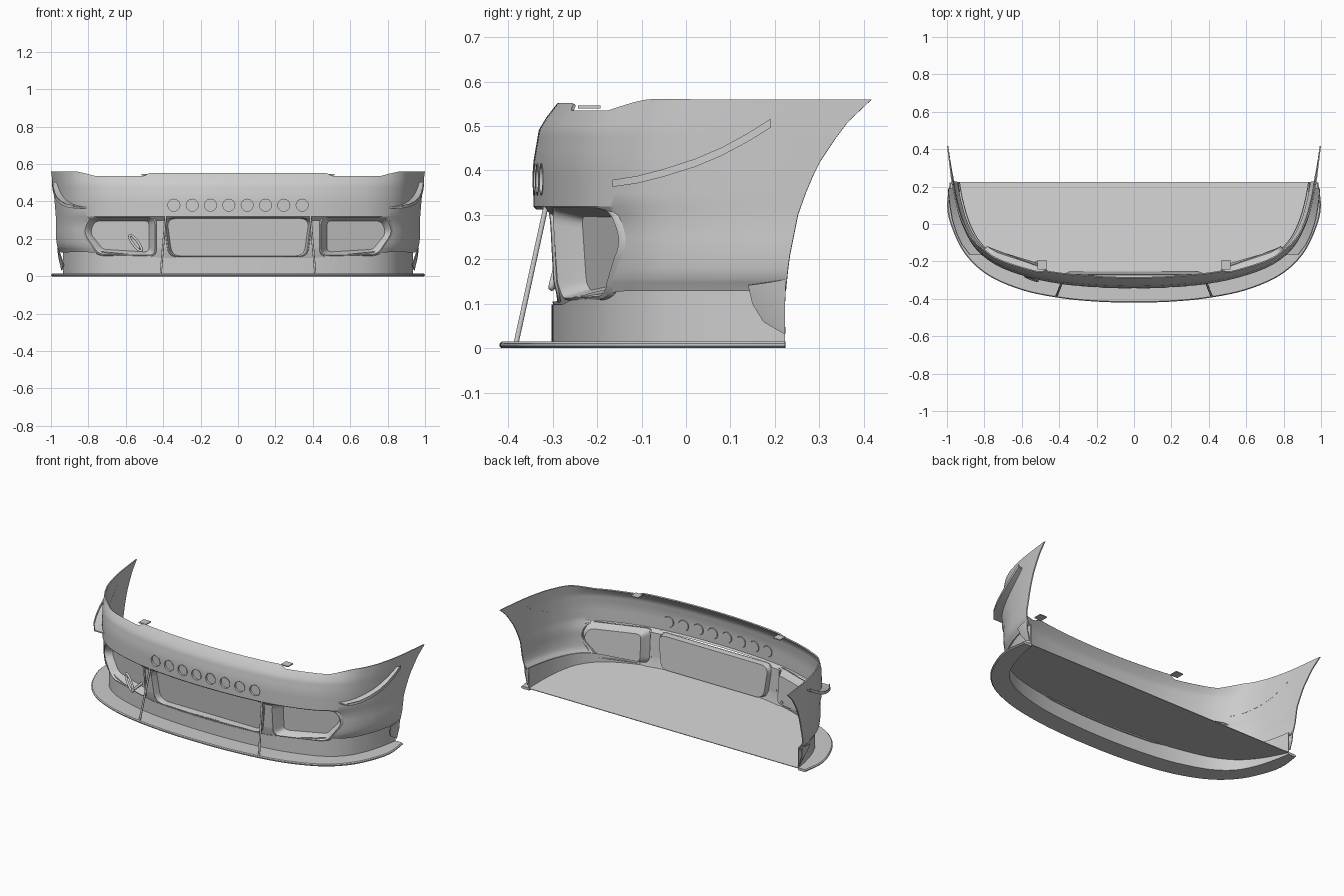
import bpy, bmesh, math
from mathutils import Vector

if "Cube" in bpy.data.objects:
    bpy.data.objects.remove(bpy.data.objects["Cube"])

# ---------- helpers ----------
def make(name, verts, faces, mirror=False, thick=0, angle=35):
    me = bpy.data.meshes.new(name)
    me.from_pydata([tuple(v) for v in verts], [], faces)
    bm = bmesh.new(); bm.from_mesh(me)
    bmesh.ops.recalc_face_normals(bm, faces=bm.faces[:])
    bm.to_mesh(me); bm.free()
    ob = bpy.data.objects.new(name, me)
    bpy.context.collection.objects.link(ob)
    bpy.ops.object.select_all(action='DESELECT')
    bpy.context.view_layer.objects.active = ob
    ob.select_set(True)
    if mirror:
        m = ob.modifiers.new("mirror", 'MIRROR'); m.merge_threshold = 0.0005
    if thick:
        m = ob.modifiers.new("thickness", 'SOLIDIFY'); m.thickness = thick; m.offset = 0
    for m in list(ob.modifiers):
        bpy.ops.object.modifier_apply(modifier=m.name)
    if angle:
        bpy.ops.object.shade_smooth_by_angle(angle=math.radians(angle))
    return ob

def table(t, pts):
    if t <= pts[0][0]: return pts[0][1]
    for (a, va), (b, vb) in zip(pts, pts[1:]):
        if t <= b: return va + (vb - va) * (t - a) / (b - a)
    return pts[-1][1]

def strips(rows, closed=False):
    n = len(rows[0]); f = []
    for r in range(len(rows) - 1):
        for c in range(n if closed else n - 1):
            d = (c + 1) % n
            f.append((r * n + c, r * n + d, (r + 1) * n + d, (r + 1) * n + c))
    return [p for r in rows for p in r], f

def spline(pts, n=14):
    P = [Vector(p) for p in pts]
    P = [Vector((-P[1].x, P[1].y))] + P + [2 * P[-1] - P[-2]]
    out = []
    for i in range(1, len(P) - 2):
        a, b, c, d = P[i - 1:i + 3]
        for k in range(n):
            t = k / n
            out.append(0.5 * (2 * b + (c - a) * t + (2 * a - 5 * b + 4 * c - d) * t * t
                              + (3 * b - a - 3 * c + d) * t ** 3))
    return out + [P[-2]]

def round_poly(corners, r, n=5):
    out = []
    for i, c in enumerate(corners):
        c = Vector(c); a = Vector(corners[i - 1]); b = Vector(corners[(i + 1) % len(corners)])
        p = c + (a - c).normalized() * r; q = c + (b - c).normalized() * r
        for k in range(n + 1):
            t = k / n
            out.append((1 - t) ** 2 * p + 2 * t * (1 - t) * c + t * t * q)
    return out

# ---------- bumper surface: plan curve, inset by height ----------
plan = spline([(0, -.34), (.2, -.334), (.4, -.315), (.55, -.285), (.7, -.235), (.8, -.175), (.87, -.1),
               (.92, 0), (.95, .1), (.97, .2), (.983, .3), (.997, .42), (1.0, .47)])
N = len(plan) - 1
FRONT = [(.08, .05), (.15, .03), (.30, .02), (.32, 0), (.42, 0), (.49, .012), (.52, .03), (.56, .062)]
SIDE = [(.08, .045), (.145, .022), (.155, .012), (.2, .004), (.3, .008), (.56, 0)]
ARCH = [(.13, .225), (.2, .232), (.3, .252), (.37, .277), (.42, .302), (.47, .335), (.51, .365), (.56, .418)]
TOP = [(.46, .55), (.49, .533), (.74, .533), (.84, .56)]

def pos(s, z, inset=None):
    s = min(max(s, 0), 1) * N
    i = min(int(s), N - 1)
    p = plan[i].lerp(plan[i + 1], s - i)
    d = (plan[min(i + 2, N)] - plan[max(i - 1, 0)]).normalized()
    n = Vector((d.y, -d.x))
    if s < 1e-6: n = Vector((0, -1))
    w = n.y ** 2
    o = inset if inset is not None else table(z, FRONT) * w + table(z, SIDE) * (1 - w)
    p = p - n * o
    return Vector((max(p.x, 0), p.y, z))

def find(axis, val, z, inset=None):
    lo, hi = 0, 1
    for _ in range(30):
        m = (lo + hi) / 2
        if pos(m, z, inset)[axis] < val: lo = m
        else: hi = m
    return lo

def shell_y(x, z):
    return pos(find(0, abs(x), z), z).y

# ---------- main shell ----------
ROWS = [0, .15, .157, .18, .21, .25, .3, .32, .35, .39, .42, .45, .475, .49, .505, .52, .54, 1]
COLS = 80
rows = []
for zr in ROWS:
    row = []
    for c in range(COLS + 1):
        t = c / COLS
        x0 = pos(t * .85, .3).x
        zt = table(x0, TOP)
        z = table(x0, [(.4, .085), (.85, .13)]) if zr == 0 else zt if zr == 1 else zr
        if .5 < zr < 1: z = .5 + (zr - .5) * (zt - .5) / .06
        row.append(pos(t * find(1, table(z, ARCH), z), z))
    rows.append(row)
shell = make("bumper_shell", *strips(rows), mirror=True, thick=.007, angle=0)

# ---------- openings cut one at a time ----------
main_loop = round_poly([(-.392, .312), (.392, .312), (.365, .105), (-.365, .105)], .05)
fog_loop = round_poly([(.445, .315), (.795, .315), (.825, .235), (.745, .117), (.445, .112)], .036)
flip = lambda lp: [Vector((-p.x, p.y)) for p in reversed(lp)]
HOLES = [(-.343 + .098 * i, .38) for i in range(8)]
circle = lambda x, z, r: [Vector((x + r * math.cos(a * math.pi / 12), z + r * math.sin(a * math.pi / 12)))
                          for a in range(24)]

def cut(lp):
    n = len(lp)
    v, f = strips([[(p.x, y, p.y) for p in lp] for y in (-.5, -.08)], closed=True)
    cutter = make("opening_cutter", v, f + [tuple(range(n)), tuple(range(n, 2 * n))], angle=0)
    cutter.hide_render = True
    for solver in ('MANIFOLD', 'EXACT', 'FLOAT'):
        old = shell.data.copy(); count = len(old.polygons)
        m = shell.modifiers.new("opening", 'BOOLEAN')
        m.operation = 'DIFFERENCE'; m.object = cutter; m.solver = solver
        bpy.ops.object.select_all(action='DESELECT')
        bpy.context.view_layer.objects.active = shell
        shell.select_set(True)
        try:
            bpy.ops.object.modifier_apply(modifier=m.name)
        except RuntimeError:
            shell.modifiers.clear()
        new = len(shell.data.polygons)
        if new != count and new > count * .6: break
        shell.data = old
    bpy.data.objects.remove(cutter)

for lp in [main_loop, fog_loop, flip(fog_loop)] + [circle(x, z, .034) for x, z in HOLES]:
    cut(lp)
bpy.ops.object.shade_smooth_by_angle(angle=math.radians(30))

# duct: raised rim, tunnel wall and back panel
def duct(name, lp, levels):
    cx = (min(p.x for p in lp) + max(p.x for p in lp)) / 2
    cz = (min(p.y for p in lp) + max(p.y for p in lp)) / 2
    rings = []
    for grow, depth in levels:
        ring = []
        for p in lp:
            d = Vector((p.x - cx, p.y - cz)); d = d + d.normalized() * grow
            x, z = cx + d.x, cz + d.y
            ring.append((x, shell_y(x, min(z, .3)) + depth, z))
        rings.append(ring)
    v, f = strips(rings, closed=True)
    n = len(lp)
    f.append(tuple(range(len(v) - n, len(v))))
    make(name, v, f)

fog_levels = [(.012, .003), (.008, -.01), (0, -.012), (-.006, -.004), (-.033, .048)]
duct("fog_duct_right", fog_loop, fog_levels)
duct("fog_duct_left", flip(fog_loop), fog_levels)
duct("center_grille", main_loop, [(.01, .003), (.006, -.009), (0, -.01), (-.004, 0), (-.012, .03)])

# row of round vents
for i, (x, z) in enumerate(HOLES):
    rings = [[(p.x, shell_y(p.x, z) + d, p.y) for p in circle(x, z, r)]
             for r, d in ((.036, .003), (.036, -.005), (.032, -.005), (.032, .008))]
    v, f = strips(rings, closed=True)
    make(f"round_vent_{i + 1}", v, f + [tuple(range(72, 96))])

# ---------- skirt, splitter and undertray ----------
sk_end = find(1, .223, .1, .04)
S = [sk_end * i / 60 for i in range(61)]
base = [pos(s, 0, .04) for s in S]
sk_top = [Vector((p.x, p.y, table(p.x, [(.4, .098), (.8, .14)]))) for p in base]
make("lower_skirt", *strips([base, sk_top]), mirror=True, thick=.005)

outer = spline([(0, -.42), (.2, -.415), (.4, -.395), (.6, -.353), (.78, -.275), (.9, -.165),
                (.97, -.03), (.999, .09), (.985, .223)], 8)
full = [Vector((-p.x, p.y)) for p in reversed(outer[1:])] + outer
def inner_pt(i):
    t = abs(i - (len(outer) - 1)) / (len(outer) - 1)
    p = pos(t * sk_end, 0, .043)
    return Vector((math.copysign(p.x, i - len(outer) + 1), p.y))
inner = [inner_pt(i) for i in range(len(full))]
ring = lambda pts, z: [(p.x, p.y, z) for p in pts]
grow = [Vector((p.x * .994, p.y if p.y > 0 else p.y * .988)) for p in full]
loops = [ring(inner, 0), ring(grow, 0), ring(full, .005), ring(full, .01), ring(grow, .015), ring(inner, .015)]
v, f = strips(loops + [loops[0]])
n = len(full)
f += [tuple(k * n for k in range(6)), tuple(k * n + n - 1 for k in range(6))]
make("front_splitter", v, f)

slope = lambda y: .012 + .085 * min(1, max(0, (.223 - y) / .5))
tray = [[(sg * p.x, p.y, slope(p.y)) for p in base[1:]] for sg in (-1, 1)]
make("undertray", *strips(tray), thick=.004)

# rear corner flap below the wheel arch edge
flap = [[(.958, .14, .142), (.964, .185, .148), (.962, .225, .155)],
        [(.945, .15, .1), (.955, .19, .1), (.958, .223, .1)],
        [(.932, .175, .06), (.938, .2, .045), (.942, .223, .032)]]
make("rear_flap", *strips(flap), mirror=True, thick=.005)

# ---------- side canards ----------
edge = [(-.165, .37), (-.11, .378), (-.05, .393), (.02, .415), (.08, .44), (.14, .472), (.19, .503)]
secs = []
for i, (y, z) in enumerate(edge):
    t = i / (len(edge) - 1)
    x = pos(find(1, y, z), z).x - .004
    w = .075 - .042 * t
    secs.append([(x, y, z - .007), (x + w, y, z - .007), (x + w, y, z + .009 + .004 * t),
                 (x + w - .006, y, z + .009), (x + w - .006, y, z), (x, y, z), (x, y, z - .007)])
v, f = strips(secs)
f += [tuple(range(6)), tuple(range(len(v) - 7, len(v) - 1))]
make("side_canard", v, f, mirror=True)

# ---------- support rods, top tabs, tow hook ----------
def tube(name, pts, r, closed=False):
    cu = bpy.data.curves.new(name, 'CURVE')
    cu.dimensions = '3D'; cu.bevel_depth = r; cu.bevel_resolution = 2; cu.use_fill_caps = True
    sp = cu.splines.new('POLY'); sp.points.add(len(pts) - 1)
    for q, p in zip(sp.points, pts): q.co = (*p, 1)
    sp.use_cyclic_u = closed
    bpy.context.collection.objects.link(bpy.data.objects.new(name, cu))

for sg, side in ((1, "right"), (-1, "left")):
    tube(f"splitter_rod_{side}", [(sg * .387, -.315, .32), (sg * .413, -.382, .013)], .006)
    bpy.ops.mesh.primitive_cube_add(size=1, location=(sg * .492, -.218, .543))
    tab = bpy.context.object
    tab.name = f"top_tab_{side}"; tab.scale = (.05, .05, .006)

hook = []
for k in range(24):
    a = k * math.tau / 24
    u, w = .052 * math.sin(a), .014 * math.cos(a)
    hook.append((-.548 + .6 * -u + .8 * w, -.29 + .25 * u, .178 + .8 * u + .6 * w))
tube("tow_hook", hook, .007, True)
tube("tow_hook_stem", [(-.52, -.305, .14), (-.52, -.2, .15)], .008)
